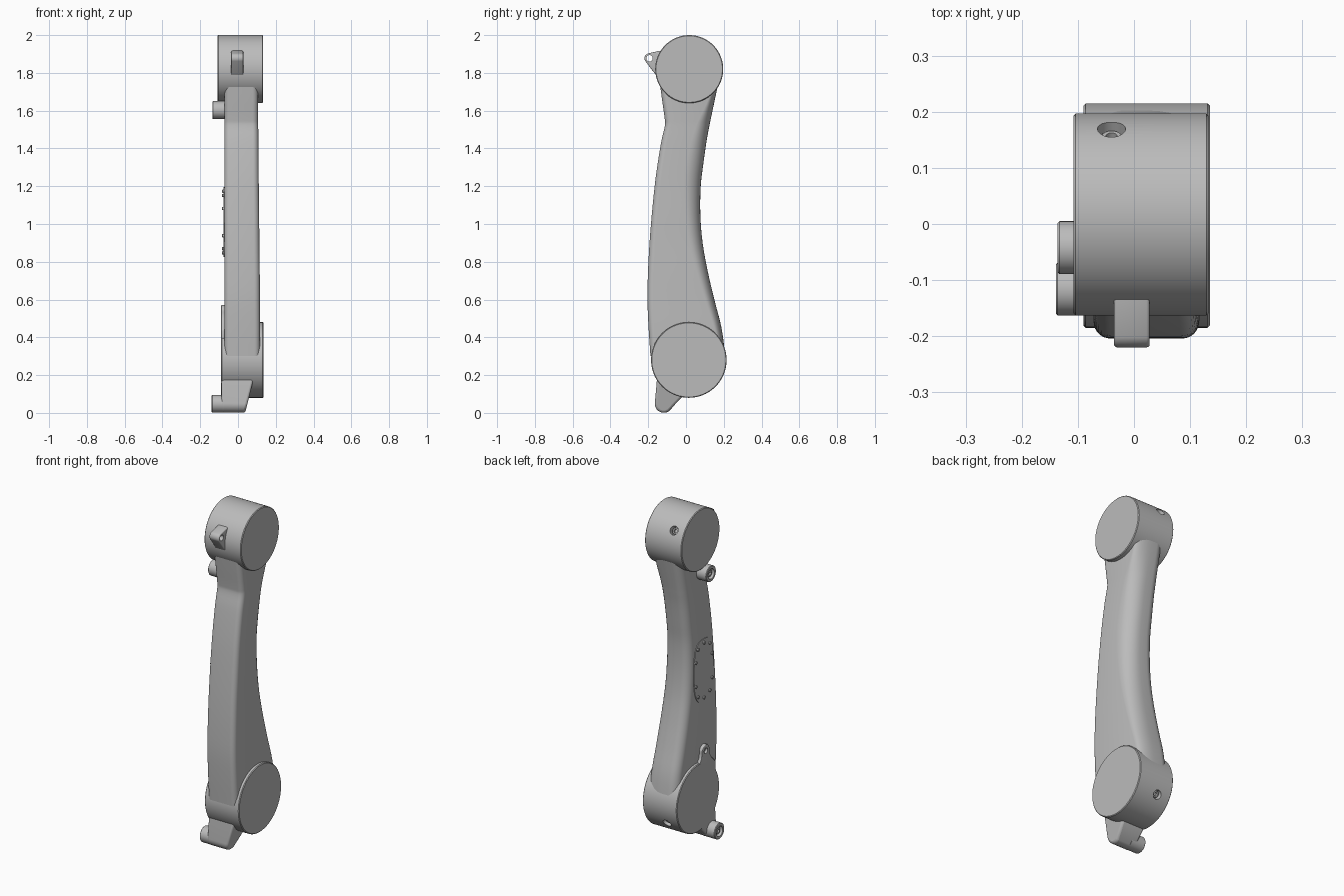
import bpy, bmesh, math
from mathutils import Vector

if "Cube" in bpy.data.objects:
    bpy.data.objects.remove(bpy.data.objects["Cube"])

grey = bpy.data.materials.new("cast_grey")
grey.diffuse_color = (0.5, 0.5, 0.5, 1)
grey.use_nodes = True
grey.node_tree.nodes["Principled BSDF"].inputs["Base Color"].default_value = grey.diffuse_color


def make(name, verts, faces):
    me = bpy.data.meshes.new(name)
    me.from_pydata([tuple(v) for v in verts], [], faces)
    bm = bmesh.new()
    bm.from_mesh(me)
    bmesh.ops.remove_doubles(bm, verts=bm.verts, dist=1e-5)
    bmesh.ops.recalc_face_normals(bm, faces=bm.faces)
    bm.to_mesh(me)
    bm.free()
    me.materials.append(grey)
    ob = bpy.data.objects.new(name, me)
    bpy.context.collection.objects.link(ob)
    return ob


def skin(name, rings):
    """Closed skin over equal rings, capped at both ends."""
    n = len(rings[0])
    verts = [p for r in rings for p in r]
    faces = [(i * n + j, i * n + (j + 1) % n, (i + 1) * n + (j + 1) % n, (i + 1) * n + j)
             for i in range(len(rings) - 1) for j in range(n)]
    faces += [tuple(range(n)), tuple(range(len(verts) - n, len(verts)))]
    return make(name, verts, faces)


def lathe(name, prof, origin, axis, seg=32):
    """Turn (radius, distance) points about an axis."""
    a = Vector(axis).normalized()
    u = a.orthogonal().normalized()
    w = a.cross(u)
    o = Vector(origin)
    return skin(name, [[o + a * t + (u * math.cos(k) + w * math.sin(k)) * r
                        for k in (2 * math.pi * i / seg for i in range(seg))] for r, t in prof])


def prism(name, outline, x0, x1, bevel=0.006):
    ob = skin(name, [[(x, y, z) for y, z in outline] for x in (x0, x1)])
    if bevel:
        m = ob.modifiers.new("round", 'BEVEL')
        m.width, m.segments, m.limit_method = bevel, 3, 'ANGLE'
        m.angle_limit = math.radians(40)
    return ob


def arc(cy, cz, r, a0, a1, n=12):
    return [(cy + r * math.cos(math.radians(a0 + (a1 - a0) * i / n)),
             cz + r * math.sin(math.radians(a0 + (a1 - a0) * i / n))) for i in range(n + 1)]


def cut(ob, cutter):
    m = ob.modifiers.new("cut", 'BOOLEAN')
    m.operation, m.solver, m.object = 'DIFFERENCE', 'EXACT', cutter
    bpy.context.view_layer.update()
    dg = bpy.context.evaluated_depsgraph_get()
    me = bpy.data.meshes.new_from_object(ob.evaluated_get(dg))
    ob.modifiers.clear()
    ob.data = me
    bpy.data.objects.remove(cutter)


def drum(name, y, z, r, x0, x1, hole_x, tilt):
    """End joint drum with a recessed screw on its back."""
    b = 0.004
    ob = lathe(name, [(r - b, x0), (r, x0 + b), (r, x1 - b), (r - b, x1)], (0, y, z), (1, 0, 0), 96)
    d = (0, math.cos(tilt), math.sin(tilt))
    o = (hole_x, y, z)
    cut(ob, lathe("cutter", [(0.025, r - 0.03), (0.025, r + 0.05)], o, d))
    lathe(name + "_screw", [(0, r - 0.035), (0.019, r - 0.035), (0.019, r - 0.017), (0.017, r - 0.015),
                            (0.01, r - 0.015), (0.01, r - 0.028), (0, r - 0.028)], o, d, 24)


drum("upper_drum", 0.017, 1.82, 0.18, -0.108, 0.133, -0.04, math.radians(32))
drum("lower_drum", 0.015, 0.28, 0.2, -0.09, 0.135, -0.005, math.radians(-32))

# Curved arm: z, front y, back y, right x, depth of the broad rounding at back right
stations = [(0.30, -0.188, 0.208, 0.117, 0.03), (0.45, -0.198, 0.188, 0.117, 0.04),
            (0.60, -0.204, 0.150, 0.116, 0.05), (0.75, -0.201, 0.115, 0.115, 0.06),
            (0.90, -0.193, 0.088, 0.113, 0.07), (1.05, -0.181, 0.076, 0.112, 0.08),
            (1.20, -0.166, 0.078, 0.110, 0.09), (1.32, -0.150, 0.092, 0.109, 0.09),
            (1.44, -0.130, 0.109, 0.108, 0.08), (1.52, -0.112, 0.124, 0.107, 0.07),
            (1.56, -0.113, 0.132, 0.107, 0.06), (1.66, -0.127, 0.153, 0.107, 0.035),
            (1.78, -0.143, 0.178, 0.107, 0.02)]


def section(z, yf, yb, xr, rb):
    xl, pts = -0.072, []
    for cx, cy, rx, ry, a in ((xr - 0.03, yf + 0.03, 0.03, 0.03, 270),
                              (xr - 0.09, yb - rb, 0.09, rb, 0),
                              (xl + 0.05, yb - 0.05, 0.05, 0.05, 90),
                              (xl + 0.03, yf + 0.03, 0.03, 0.03, 180)):
        for i in range(9):
            t = math.radians(a + 90 * i / 8)
            pts.append((cx + rx * math.cos(t), cy + ry * math.sin(t), z))
    return pts


def blend(i, t):
    """Smooth curve through the stations."""
    p = [stations[min(max(i + k, 0), len(stations) - 1)] for k in (-1, 0, 1, 2)]
    return [b + 0.5 * t * (c - a + t * (2 * a - 5 * b + 4 * c - d + t * (3 * (b - c) + d - a)))
            for a, b, c, d in zip(*p)]


rows = [blend(i, k / 4) for i in range(len(stations) - 1) for k in range(4)] + [stations[-1]]
skin("arm", [section(*r) for r in rows])

# Upper eye lug on the front of the top drum
lug = prism("upper_lug", [(-0.08, 1.925), (-0.15, 1.915)] + arc(-0.193, 1.877, 0.027, 110, 212)
            + [(-0.13, 1.75), (-0.08, 1.75)], -0.036, 0.028)
cut(lug, lathe("cutter", [(0.017, -0.1), (0.017, 0.1)], (0, -0.193, 1.877), (1, 0, 0)))

# Lower lug, tapering towards its tip
foot = prism("lower_lug", [(-0.15, 0.22)] + arc(-0.118, 0.048, 0.047, 175, 305)
             + [(-0.02, 0.085), (0.01, 0.22)], -0.088, 0.08, 0.012)
for v in foot.data.vertices:
    if v.co.x > 0:
        v.co.x = 0.038 + 0.25 * v.co.z

# Hollow bosses on the left side
for name, y, z, x in (("upper_boss", -0.042, 1.603, -0.136), ("lower_boss", -0.116, 0.048, -0.139)):
    lathe(name, [(0, 0.09), (0.047, 0.09), (0.047, 0.003), (0.044, 0), (0.03, 0), (0.03, 0.02),
                 (0.018, 0.02), (0.018, 0.008), (0.009, 0.008), (0.009, 0.018), (0, 0.018)],
          (x, y, z), (1, 0, 0), 40)

# Small eye tab above the lower drum
tab = prism("eye_tab", arc(-0.058, 0.535, 0.036, -10, 190)
            + [(-0.1, 0.5), (-0.115, 0.475), (-0.15, 0.44), (-0.15, 0.38), (0.04, 0.38),
               (0.04, 0.44), (0.0, 0.475), (-0.018, 0.5)], -0.09, -0.06, 0.004)
cut(tab, lathe("cutter", [(0.016, -0.12), (0.016, -0.076)], (0, -0.058, 0.535), (1, 0, 0)))


# Oval access cover with a ring of bolts
def oval(t, s):
    c, d = math.cos(t), math.sin(t)
    return (-0.058 + s * 0.09 * math.copysign(abs(c) ** 0.7, c),
            1.01 + s * 0.185 * math.copysign(abs(d) ** 0.7, d))


prism("access_cover", [oval(2 * math.pi * i / 48, 1) for i in range(48)], -0.076, -0.06, 0)
for i in range(10):
    y, z = oval(2 * math.pi * (i + 0.5) / 10, 0.88)
    lathe("cover_bolt", [(0.009, 0), (0.009, 0.009), (0.007, 0.011)], (-0.073, y, z), (-1, 0, 0), 12)

bpy.ops.object.select_all(action='SELECT')
bpy.context.view_layer.objects.active = bpy.data.objects["arm"]
bpy.ops.object.shade_smooth_by_angle(angle=math.radians(35))
